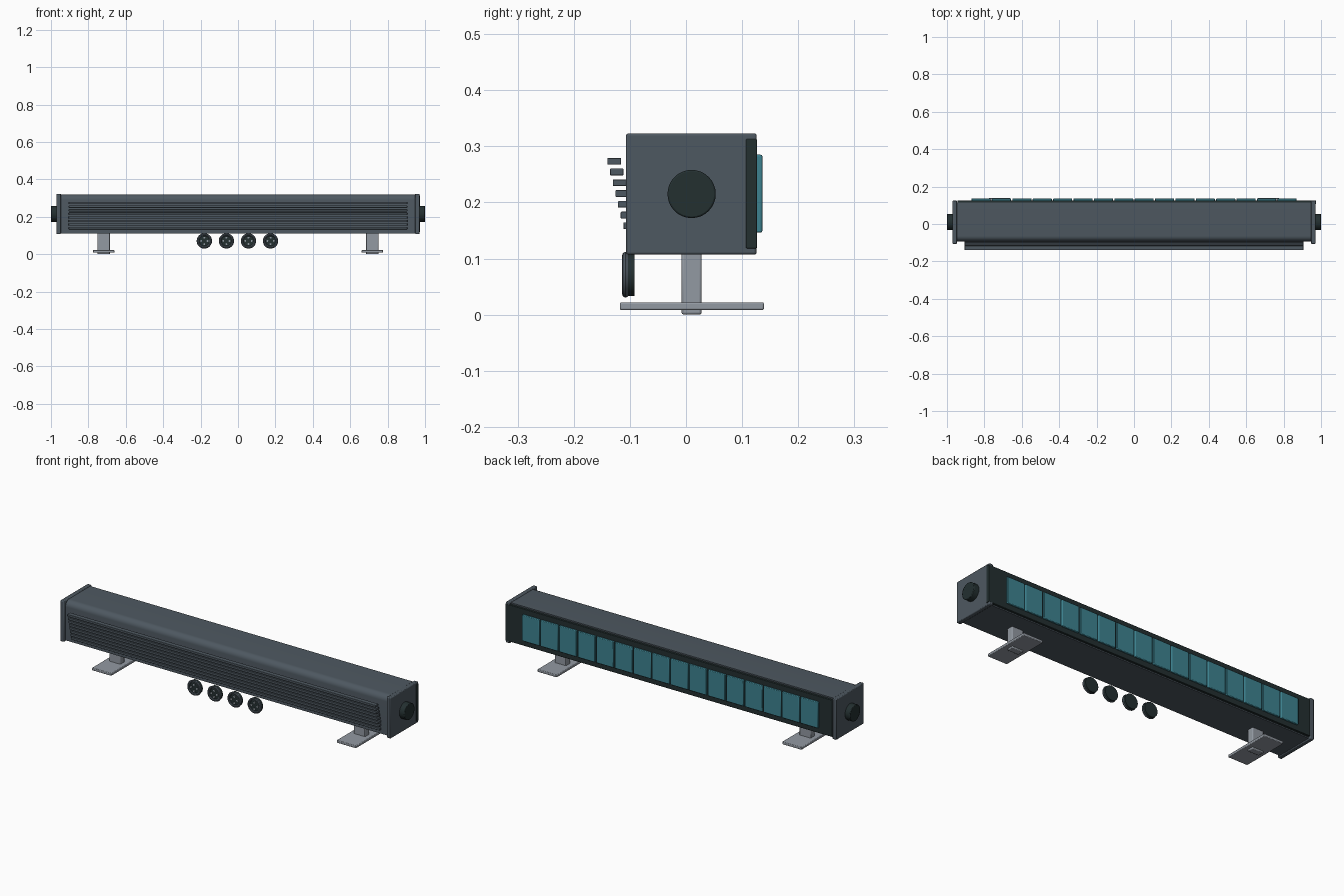
import bpy, bmesh, math
from mathutils import Matrix

if "Cube" in bpy.data.objects:
    bpy.data.objects.remove(bpy.data.objects["Cube"])


def material(name, rgb):
    m = bpy.data.materials.new(name)
    m.diffuse_color = (*rgb, 1)
    m.use_nodes = True
    m.node_tree.nodes["Principled BSDF"].inputs["Base Color"].default_value = m.diffuse_color
    return m


GREY = material("slate grey", (0.076, 0.098, 0.119))
DARK = material("dark rubber", (0.017, 0.029, 0.030))
METAL = material("light metal", (0.29, 0.32, 0.36))
TEAL = material("teal glass", (0.047, 0.225, 0.28))


def finish(name, bm, mat, bevel=0, segments=2):
    mesh = bpy.data.meshes.new(name)
    bmesh.ops.recalc_face_normals(bm, faces=bm.faces)
    bm.to_mesh(mesh)
    bm.free()
    ob = bpy.data.objects.new(name, mesh)
    bpy.context.collection.objects.link(ob)
    mesh.materials.append(mat)
    if bevel:
        mod = ob.modifiers.new("bevel", 'BEVEL')
        mod.width, mod.segments = bevel, segments
        mod.limit_method = 'ANGLE'
    bpy.ops.object.select_all(action='DESELECT')
    ob.select_set(True)
    bpy.context.view_layer.objects.active = ob
    bpy.ops.object.shade_smooth_by_angle(angle=math.radians(35))
    return ob


def box(name, x, y, z, mat, bevel=0.0):
    """Box from (min, max) pairs on each axis."""
    bm = bmesh.new()
    bmesh.ops.create_cube(bm, size=1)
    for v in bm.verts:
        for i, (a, b) in enumerate((x, y, z)):
            v.co[i] = a if v.co[i] < 0 else b
    return finish(name, bm, mat, bevel)


def cylinder(name, centre, radius, depth, axis, mat, bevel=0.0, sides=32):
    bm = bmesh.new()
    turn = Matrix.Rotation(math.pi / 2, 4, 'Y' if axis == 'x' else 'X')
    bmesh.ops.create_cone(bm, cap_ends=True, segments=sides, radius1=radius,
                          radius2=radius, depth=depth,
                          matrix=Matrix.Translation(centre) @ turn)
    return finish(name, bm, mat, bevel)


def housing():
    # long body: side profile with a rounded upper front edge, swept along x
    y0, y1, z0, z1, r = -0.093, 0.115, 0.112, 0.32, 0.03
    profile = [(y1, z1), (y1, z0), (y0, z0)]
    for i in range(9):
        a = math.pi - i * math.pi / 16
        profile.append((y0 + r + r * math.cos(a), z1 - r + r * math.sin(a)))
    bm = bmesh.new()
    face = bm.faces.new([bm.verts.new((-0.95, y, z)) for y, z in profile])
    side = bmesh.ops.extrude_face_region(bm, geom=[face])["geom"]
    bmesh.ops.translate(bm, vec=(1.9, 0, 0),
                        verts=[v for v in side if isinstance(v, bmesh.types.BMVert)])
    finish("housing", bm, GREY)


housing()

# end caps, side knobs and feet on both ends
for side, s in (("left", -1), ("right", 1)):
    box(side + "_end_cap", sorted((s * 0.947, s * 0.97)), (-0.107, 0.126),
        (0.107, 0.323), GREY, 0.004)
    cylinder(side + "_knob", (s * 0.982, 0.01, 0.215), 0.043, 0.036, 'x', DARK, 0.003)
    x = s * 0.718
    box(side + "_foot_stem", (x - 0.033, x + 0.033), (-0.008, 0.028),
        (0, 0.118), METAL, 0.004)
    box(side + "_foot_plate", (x - 0.057, x + 0.057), (-0.118, 0.139),
        (0.008, 0.022), METAL, 0.003)

# rear backing panel with a row of glass cells
box("rear_panel", (-0.945, 0.973), (0.107, 0.1265), (0.118, 0.313), DARK, 0.002)
PITCH = 0.109
for i in range(16):
    x = (i - 7.5) * PITCH
    box(f"glass_cell_{i + 1}", (x - 0.051, x + 0.051), (0.12, 0.136),
        (0.146, 0.285), TEAL, 0.003)

# front louvre slats, stepping forward towards the top
for i in range(8):
    y, z = -0.107 - i * 0.0047, 0.139 + i * 0.0192
    box(f"louvre_slat_{i + 1}", (-0.905, 0.905), (y, y + 0.024),
        (z - 0.006, z + 0.006), GREY, 0.0015)

# round connectors hanging under the front edge
for i in range(4):
    x, z = -0.003 + (i - 1.5) * 0.118, 0.071
    cylinder(f"connector_body_{i + 1}", (x, -0.1005, z), 0.038, 0.017, 'y', DARK)
    bm = bmesh.new()
    ring = [[bm.verts.new((x + (0.034 + 0.007 * math.cos(b)) * math.cos(a),
                           -0.108 + 0.006 * math.sin(b),
                           z + (0.034 + 0.007 * math.cos(b)) * math.sin(a)))
             for b in (k * math.tau / 8 for k in range(8))]
            for a in (k * math.tau / 32 for k in range(32))]
    for j in range(32):
        for k in range(8):
            bm.faces.new((ring[j][k], ring[j][(k + 1) % 8],
                          ring[(j + 1) % 32][(k + 1) % 8], ring[(j + 1) % 32][k]))
    finish(f"connector_rim_{i + 1}", bm, GREY)
    for k in range(4):
        a = k * math.pi / 2
        cylinder(f"connector_pin_{i + 1}_{k + 1}",
                 (x + 0.017 * math.cos(a), -0.110, z + 0.017 * math.sin(a)),
                 0.005, 0.006, 'y', METAL, sides=12)
